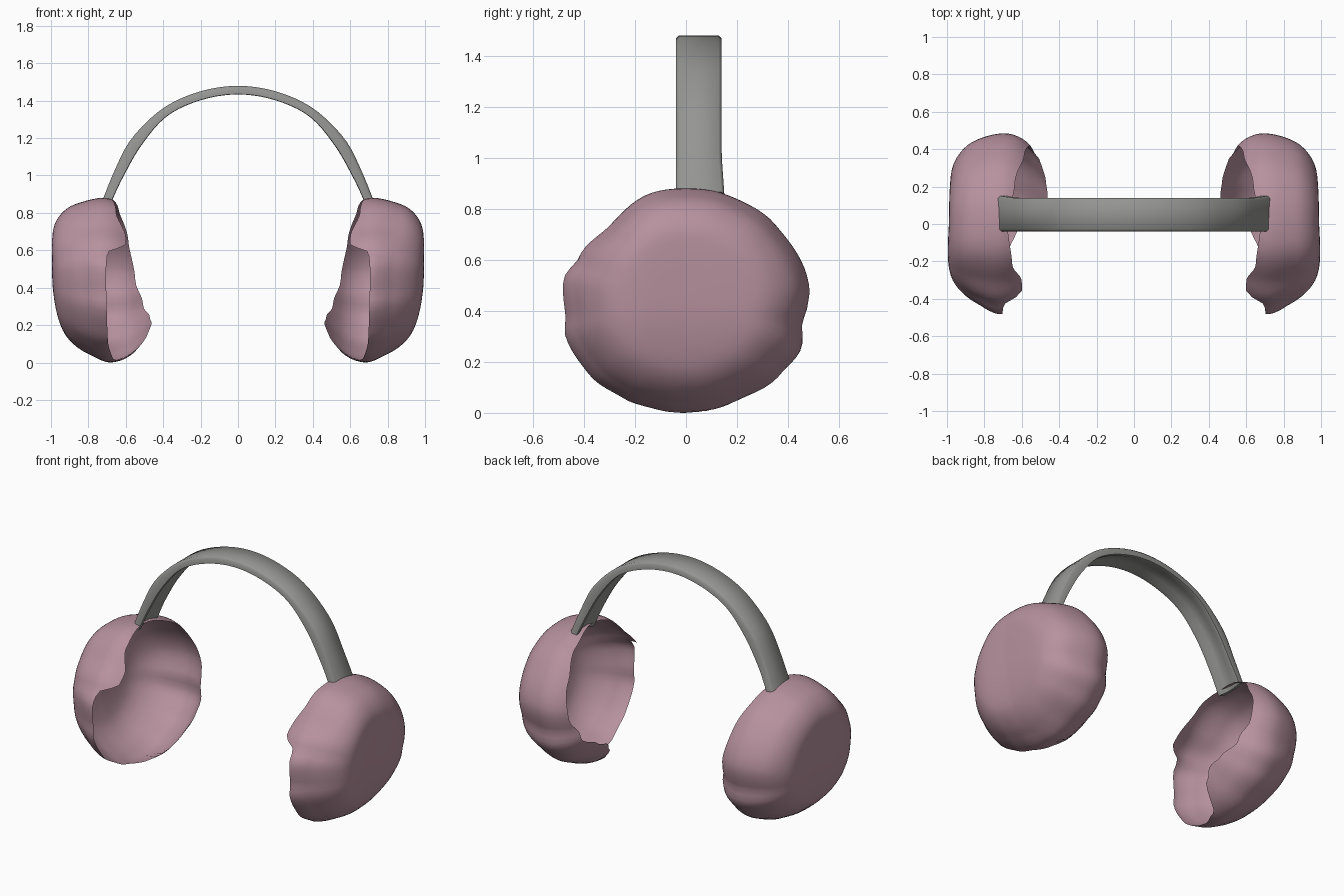
import bpy, bmesh, math
from mathutils import Vector

if "Cube" in bpy.data.objects:
    bpy.data.objects.remove(bpy.data.objects["Cube"])


def material(name, rgb):
    m = bpy.data.materials.new(name)
    m.diffuse_color = (*rgb, 1)
    m.use_nodes = True
    m.node_tree.nodes["Principled BSDF"].inputs["Base Color"].default_value = m.diffuse_color
    return m


PINK = material("dusty pink", (0.47, 0.285, 0.34))
GREY = material("warm grey", (0.30, 0.30, 0.29))


def spline(pts, t):
    """Point on a smooth curve through pts, t counted in points."""
    n = len(pts) - 1
    i = min(int(t), n - 1)
    f = t - i
    p = [Vector(pts[min(max(k, 0), n)]) for k in range(i - 1, i + 3)]
    return 0.5 * (2 * p[1] + (p[2] - p[0]) * f
                  + (2 * p[0] - 5 * p[1] + 4 * p[2] - p[3]) * f ** 2
                  + (3 * p[1] - p[0] - 3 * p[2] + p[3]) * f ** 3)


def lookup(table, a):
    for (a0, v0), (a1, v1) in zip(table, table[1:]):
        if a0 <= a <= a1:
            f = (a - a0) / (a1 - a0)
            return v0 + (v1 - v0) * f * f * (3 - 2 * f)


def finish(bm, name, mat, angle):
    bmesh.ops.recalc_face_normals(bm, faces=bm.faces)
    me = bpy.data.meshes.new(name)
    bm.to_mesh(me)
    bm.free()
    ob = bpy.data.objects.new(name, me)
    bpy.context.collection.objects.link(ob)
    me.materials.append(mat)
    bpy.ops.object.select_all(action='DESELECT')
    ob.select_set(True)
    bpy.context.view_layer.objects.active = ob
    bpy.ops.object.shade_smooth_by_angle(angle=math.radians(angle))
    return ob


# Cup profile (x, radius) from outer centre, over the side, curling inward
PROFILE = [(.985, 0), (.982, .19), (.967, .31), (.908, .40), (.82, .453),
           (.70, .478), (.60, .445), (.525, .37), (.475, .295)]
# How far along the profile the open rim lies, by angle from the back
RIM = [(0, 6.5), (30, 6.15), (60, 5.7), (90, 5.4), (120, 5.65), (143, 6.2),
       (152, 6.2), (162, 5.15), (180, 5.05), (225, 5.0), (250, 5.15),
       (268, 5.6), (286, 7.4), (303, 8), (320, 7.7), (340, 7.05), (360, 6.5)]
# Lumpy outer radius, by angle from the back
OUTLINE = [(0, .48), (5, .487), (41, .46), (67, .445), (90, .44), (107, .444),
           (136, .42), (158, .453), (170, .487), (187, .476), (196, .493),
           (217, .478), (237, .455), (253, .442), (272, .44), (297, .44),
           (322, .47), (337, .49), (349, .465), (360, .48)]


def cup(name, side):
    bm = bmesh.new()
    segs, rings = 90, 24
    grid = []
    for j in range(1, rings + 1):
        row = []
        for i in range(segs):
            deg = 360 * i / segs
            a = math.radians(deg)
            t = lookup(RIM, deg) * j / rings
            x, r = spline(PROFILE, t)
            # lumps fade out toward the flat outer face
            r *= 1 + (lookup(OUTLINE, deg) / .478 - 1) * min(1, t / 4)
            y, z = r * math.cos(a), r * math.sin(a)
            # outer side tapers toward the bottom and the front
            w = min(1, max(0, (5 - t) / 1.5))
            x += 0.04 * z - 0.025 * (y if y < 0 else y * (1 - w))
            x -= w * (0.42 * min(z, 0) ** 2 + 0.035 * min(y, 0)
                      + 0.9 * min(y + .15, 0) ** 2)
            row.append(bm.verts.new((side * x, y, 0.44 + z)))
        grid.append(row)
    pole = bm.verts.new((side * PROFILE[0][0], 0, 0.44))
    for i in range(segs):
        k = (i + 1) % segs
        bm.faces.new((pole, grid[0][i], grid[0][k]))
        for r0, r1 in zip(grid, grid[1:]):
            bm.faces.new((r0[i], r1[i], r1[k], r0[k]))
    return finish(bm, name, PINK, 60)


cup("right_cup", 1)
cup("left_cup", -1)

# Headband: shallow channel section swept along an arch, thicker on its flanks
HALF = [(0, 1.455), (.2, 1.425), (.39, 1.337), (.54, 1.18), (.635, 1.01), (.703, .855)]
PATH = [(-x, z) for x, z in HALF[:0:-1]] + HALF
SECTION = [(-.09, -.02), (-.09, .012), (-.078, .024), (.078, .024), (.09, .012),
           (.09, -.02), (.07, -.022), (.03, -.006), (-.03, -.006), (-.07, -.022)]
bm = bmesh.new()
rows = []
steps = 48
span = len(PATH) - 1
for s in range(steps + 1):
    t = span * s / steps
    p = spline(PATH, t)
    d = (spline(PATH, min(t + .02, span)) - spline(PATH, max(t - .02, 0))).normalized()
    n = Vector((-d.y, d.x))
    thick = 1 + 0.4 * math.exp(-((abs(p.x) - .56) / .1) ** 2)
    # the back edge flares slightly where it meets the cup
    flare = max(0, 1.0 - p.y) * 0.07
    rows.append([bm.verts.new((p.x + n.x * h * thick,
                               0.05 + w + (flare if w > .05 else 0),
                               p.y + n.y * h * thick)) for w, h in SECTION])
for r0, r1 in zip(rows, rows[1:]):
    for i in range(len(SECTION)):
        k = (i + 1) % len(SECTION)
        bm.faces.new((r0[i], r0[k], r1[k], r1[i]))
bm.faces.new(rows[0])
bm.faces.new(rows[-1])
finish(bm, "headband", GREY, 55)
